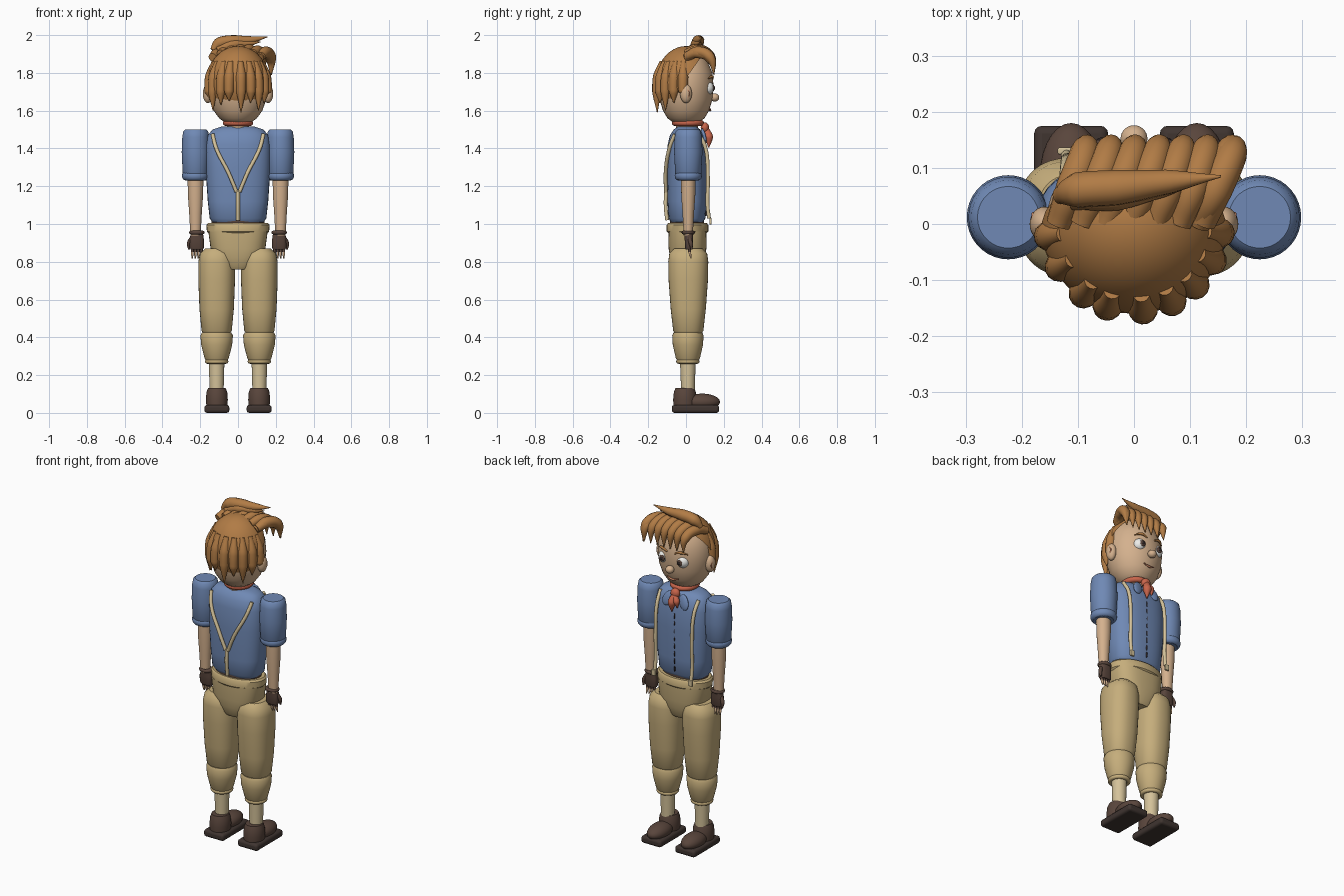
import bpy, bmesh, math
from mathutils import Vector

if "Cube" in bpy.data.objects:
    bpy.data.objects.remove(bpy.data.objects["Cube"])

def mat(name, c):
    m = bpy.data.materials.new(name)
    m.diffuse_color = (*c, 1)
    m.use_nodes = True
    m.node_tree.nodes["Principled BSDF"].inputs["Base Color"].default_value = m.diffuse_color
    return m

HAIR = mat("hair", (.44, .20, .06)); SHIRT = mat("shirt", (.16, .25, .46))
SKIN = mat("skin", (.66, .44, .27)); PANTS = mat("pants", (.56, .42, .20))
BROWN = mat("leather", (.10, .06, .045)); SOLE = mat("sole", (.05, .035, .03))
RED = mat("scarf", (.58, .13, .07)); STRAP = mat("strap", (.66, .54, .32))
WHITE = mat("white", (.85, .85, .82)); DARK = mat("dark", (.03, .02, .02))
EAR = mat("inner_ear", (.55, .22, .12))

def finish(ob, m, angle=40):
    ob.data.materials.clear()
    ob.data.materials.append(m)
    bpy.ops.object.select_all(action='DESELECT')
    ob.select_set(True)
    bpy.context.view_layer.objects.active = ob
    bpy.ops.object.shade_smooth_by_angle(angle=math.radians(angle))
    return ob

def from_bm(name, bm, m, angle=40):
    me = bpy.data.meshes.new(name)
    bmesh.ops.recalc_face_normals(bm, faces=bm.faces)
    bm.to_mesh(me)
    bm.free()
    ob = bpy.data.objects.new(name, me)
    bpy.context.collection.objects.link(ob)
    return finish(ob, m, angle)

def ball(name, loc, r, m, cut=None, seg=28):
    bm = bmesh.new()
    bmesh.ops.create_uvsphere(bm, u_segments=seg, v_segments=seg // 2 + 2, radius=1)
    for v in bm.verts:
        v.co = Vector(loc) + Vector(a * b for a, b in zip(v.co, r))
    if cut:
        bmesh.ops.bisect_plane(bm, geom=bm.verts[:] + bm.edges[:] + bm.faces[:],
                               plane_co=cut[0], plane_no=cut[1], clear_inner=True)
    return from_bm(name, bm, m)

def loft(name, rings, m, x=0, y=0, n=2, seg=36):
    """Stack of superellipse rings (z, rx, ry), closed at both ends."""
    bm = bmesh.new()
    rows = []
    for z, rx, ry in rings:
        row = []
        for i in range(seg):
            a = 2 * math.pi * i / seg
            c, s = math.cos(a), math.sin(a)
            row.append(bm.verts.new((x + rx * math.copysign(abs(c) ** (2 / n), c),
                                     y + ry * math.copysign(abs(s) ** (2 / n), s), z)))
        rows.append(row)
    for a, b in zip(rows, rows[1:]):
        for i in range(seg):
            j = (i + 1) % seg
            bm.faces.new((a[i], a[j], b[j], b[i]))
    bm.faces.new(rows[0][::-1])
    bm.faces.new(rows[-1])
    return from_bm(name, bm, m)

def tube(name, pts, radii, m, res=5):
    cu = bpy.data.curves.new(name, 'CURVE')
    cu.dimensions = '3D'
    cu.bevel_depth = 1
    cu.bevel_resolution = res
    cu.resolution_u = 8
    cu.use_fill_caps = True
    sp = cu.splines.new('BEZIER')
    sp.bezier_points.add(len(pts) - 1)
    for p, co, r in zip(sp.bezier_points, pts, radii):
        p.co = co
        p.radius = r
        p.handle_left_type = p.handle_right_type = 'AUTO'
    ob = bpy.data.objects.new(name, cu)
    bpy.context.collection.objects.link(ob)
    bpy.ops.object.select_all(action='DESELECT')
    ob.select_set(True)
    bpy.context.view_layer.objects.active = ob
    bpy.ops.object.convert(target='MESH')
    return finish(bpy.context.object, m, 60)

def ring(name, loc, R, r, m, sy=1, rot=(0, 0, 0), sz=1):
    bpy.ops.mesh.primitive_torus_add(location=loc, rotation=rot, major_radius=R, minor_radius=r,
                                     major_segments=32, minor_segments=12)
    ob = bpy.context.object
    ob.name = name
    ob.scale = (1, sy, sz)
    return finish(ob, m)

def box(name, loc, size, m, bevel=.0):
    bpy.ops.mesh.primitive_cube_add(size=1, location=loc)
    ob = bpy.context.object
    ob.name = name
    ob.scale = size
    bpy.ops.object.transform_apply(location=False, scale=True, rotation=False)
    if bevel:
        b = ob.modifiers.new("bevel", 'BEVEL')
        b.width, b.segments = bevel, 3
    return finish(ob, m)

# torso, waistband, pelvis, neck
loft("shirt", [(1.01, .135, .085), (1.03, .15, .098), (1.12, .16, .103), (1.3, .172, .106), (1.42, .172, .102),
               (1.47, .16, .09), (1.50, .135, .07), (1.515, .09, .05)], SHIRT, y=.005, n=2.5)
loft("waist_gap", [(.98, .14, .09), (1.02, .14, .09)], BROWN, y=.005)
loft("waistband", [(.95, .155, .1), (.96, .165, .11), (.995, .167, .11), (1.005, .158, .102)], PANTS, y=.008)
loft("pelvis", [(.76, .07, .07), (.775, .085, .08), (.82, .12, .092), (.87, .145, .1), (.96, .157, .102)],
     PANTS, y=.008, n=2.6)
loft("neck", [(1.48, .06, .06), (1.6, .055, .055)], SKIN, y=.005)

# scarf with knot and tails
ring("scarf", (0, .01, 1.535), .065, .016, RED, sy=1.05)
ball("scarf_knot", (0, .1, 1.51), (.028, .022, .028), RED)
tube("scarf_tail", [(0, .105, 1.5), (.008, .12, 1.46), (.01, .12, 1.405)], [.018, .024, .003], RED)
tube("scarf_tail_short", [(0, .105, 1.5), (-.02, .118, 1.47), (-.025, .118, 1.435)], [.015, .018, .003], RED)

# shirt placket stitches
for i in range(8):
    ball("placket_stitch", (0, .107, 1.06 + i * .045), (.004, .006, .018), DARK, seg=10)

# head, face and nose
loft("head", [(1.525, .03, .03), (1.535, .065, .065), (1.56, .1, .098), (1.6, .129, .122), (1.66, .15, .14),
              (1.73, .157, .146), (1.8, .15, .14), (1.87, .12, .11), (1.91, .07, .07), (1.925, .02, .02)], SKIN)
ball("nose", (0, .152, 1.67), (.024, .024, .022), SKIN)
tube("mouth", [(-.035, .123, 1.61), (0, .128, 1.602), (.035, .126, 1.612)], [.003, .006, .003], EAR)

# hair cap on a slanted hairline
ball("hair_cap", (0, 0, 1.75), (.166, .16, .192), HAIR, cut=((0, -.1, 1.63), (0, -.24, .17)), seg=40)

# hanging locks round the back: angle from -y, tip height
for deg, tip in [(-82, 1.66), (-60, 1.60), (-36, 1.63), (-18, 1.65), (6, 1.59), (26, 1.64), (45, 1.60),
                 (65, 1.64), (84, 1.68)]:
    a = math.radians(deg)
    d = Vector((math.sin(a) * 1.0, -math.cos(a), 0))
    z = Vector((0, 0, 1))
    tube("back_lock", [d * .125 + z * 1.86, d * .148 + z * 1.78, d * .155 + z * 1.70, d * .153 + z * tip],
         [.015, .028, .025, .002], HAIR)

# fringe rolls sweeping forward and sideways
for i in range(7):
    x = -.135 + i * .043
    drop = .035 * (abs(x) / .14) ** 2
    tube("fringe_lock", [(x, .0, 1.915 - drop), (x + .025, .065, 1.925 - drop * .7),
                         (x + .048, .13, 1.885 - drop * .4), (x + .05, .148, 1.79)],
         [.022, .029, .026, .002], HAIR)
tube("side_lock", [(.115, .0, 1.88), (.145, .06, 1.91), (.175, .125, 1.885), (.178, .15, 1.79)],
     [.022, .03, .027, .002], HAIR)
# top tuft
tube("tuft", [(-.135, .05, 1.92), (-.10, .06, 1.955), (-.03, .065, 1.968), (.06, .075, 1.973), (.155, .085, 1.99)],
     [.014, .032, .032, .022, .002], HAIR)
tube("tuft_strand", [(-.11, .045, 1.92), (-.03, .05, 1.95), (.05, .065, 1.955), (.12, .075, 1.965)],
     [.02, .026, .018, .002], HAIR)

# back strap stem of the Y
tube("back_strap_stem", [(0, -.105, 1.18), (0, -.108, 1.1), (0, -.1, 1.02)], [.01] * 3, STRAP)

for s in (-1, 1):
    # eyes, brows, ears
    ball("eye", (s * .06, .112, 1.72), (.036, .036, .036), WHITE)
    ball("iris", (s * .058, .143, 1.72), (.018, .008, .018), BROWN)
    ball("pupil", (s * .058, .149, 1.72), (.009, .005, .009), DARK)
    tube("brow", [(s * .025, .142, 1.768), (s * .06, .138, 1.78), (s * .095, .118, 1.77)],
         [.004, .008, .003], HAIR)
    ball("ear", (s * .16, .0, 1.69), (.026, .031, .05), SKIN)
    ring("inner_ear", (s * .178, .003, 1.69), .02, .005, EAR, rot=(0, math.pi / 2, 0), sy=.75)
    # collar leaves and braces
    collar = ball("collar", (0, 0, 0), (.03, .012, .045), SHIRT)
    collar.location = (s * .052, .094, 1.465)
    collar.rotation_euler = (.25, s * -.45, 0)
    tube("front_strap", [(s * .125, .06, 1.485), (s * .122, .098, 1.42), (s * .12, .116, 1.25),
                         (s * .12, .114, 1.1), (s * .12, .122, 1.03)], [.01] * 5, STRAP)
    box("strap_clip", (s * .122, .13, 1.015), (.028, .012, .035), STRAP, .003)
    tube("back_strap", [(s * .135, -.06, 1.475), (s * .115, -.088, 1.4), (s * .05, -.108, 1.27),
                        (s * .008, -.106, 1.17)], [.01] * 4, STRAP)
    # sleeve, rolled cuff, forearm
    ax, ay = s * .225, .012
    loft("sleeve", [(1.23, .055, .055), (1.25, .068, .068), (1.38, .074, .075), (1.46, .071, .072),
                    (1.49, .066, .066), (1.5, .055, .055)], SHIRT, s * .224, ay)
    ring("sleeve_cuff", (ax, ay, 1.255), .052, .02, SHIRT, sz=1.25)
    loft("forearm", [(.94, .027, .024), (1.05, .033, .03), (1.15, .04, .037), (1.25, .042, .038)], SKIN, ax, ay)
    # fingerless glove and fingers
    hx = s * .218
    ring("glove_cuff", (hx, ay, .955), .031, .01, BROWN, sy=.85)
    loft("glove", [(.865, .032, .016), (.875, .038, .02), (.92, .037, .022), (.965, .031, .025)], BROWN, hx, .015, n=2.6)
    for i in range(4):
        fx = hx + (i - 1.5) * .016
        tube("finger_sleeve", [(fx, .017, .88), (fx, .018, .852)], [.008, .008], BROWN, 3)
        tube("finger", [(fx, .018, .86), (fx, .022, .838), (fx, .028, .818)], [.0065, .0065, .003], SKIN, 3)
    tube("thumb", [(s * .247, .018, .925), (s * .26, .026, .895), (s * .259, .03, .865)],
         [.011, .011, .005], BROWN, 3)
    # breeches, knee cuff, stocking
    lx, ly = s * .113, .012
    loft("thigh", [(.42, .07, .07), (.435, .08, .08), (.55, .091, .093), (.7, .097, .104), (.8, .097, .106),
                   (.845, .088, .1), (.87, .06, .075)], PANTS, lx, ly, n=2.3)
    loft("knee_cuff", [(.275, .055, .055), (.29, .064, .064), (.36, .082, .08), (.41, .086, .083), (.425, .078, .076)],
         PANTS, lx, .01)
    ring("knee_band", (lx, .01, .272), .05, .012, PANTS)
    loft("stocking", [(.08, .035, .036), (.18, .039, .038), (.28, .041, .042)], STRAP, lx, .01)
    # shoe: sole, heel cup and round toe
    sx = s * .112
    box("sole", (sx, .05, .021), (.132, .25, .042), SOLE, .014)
    loft("shoe_heel", [(.035, .055, .06), (.07, .058, .062), (.11, .055, .058), (.132, .046, .05)], BROWN, sx, -.006)
    ball("shoe_toe", (sx, .085, .058), (.056, .095, .044), BROWN)
